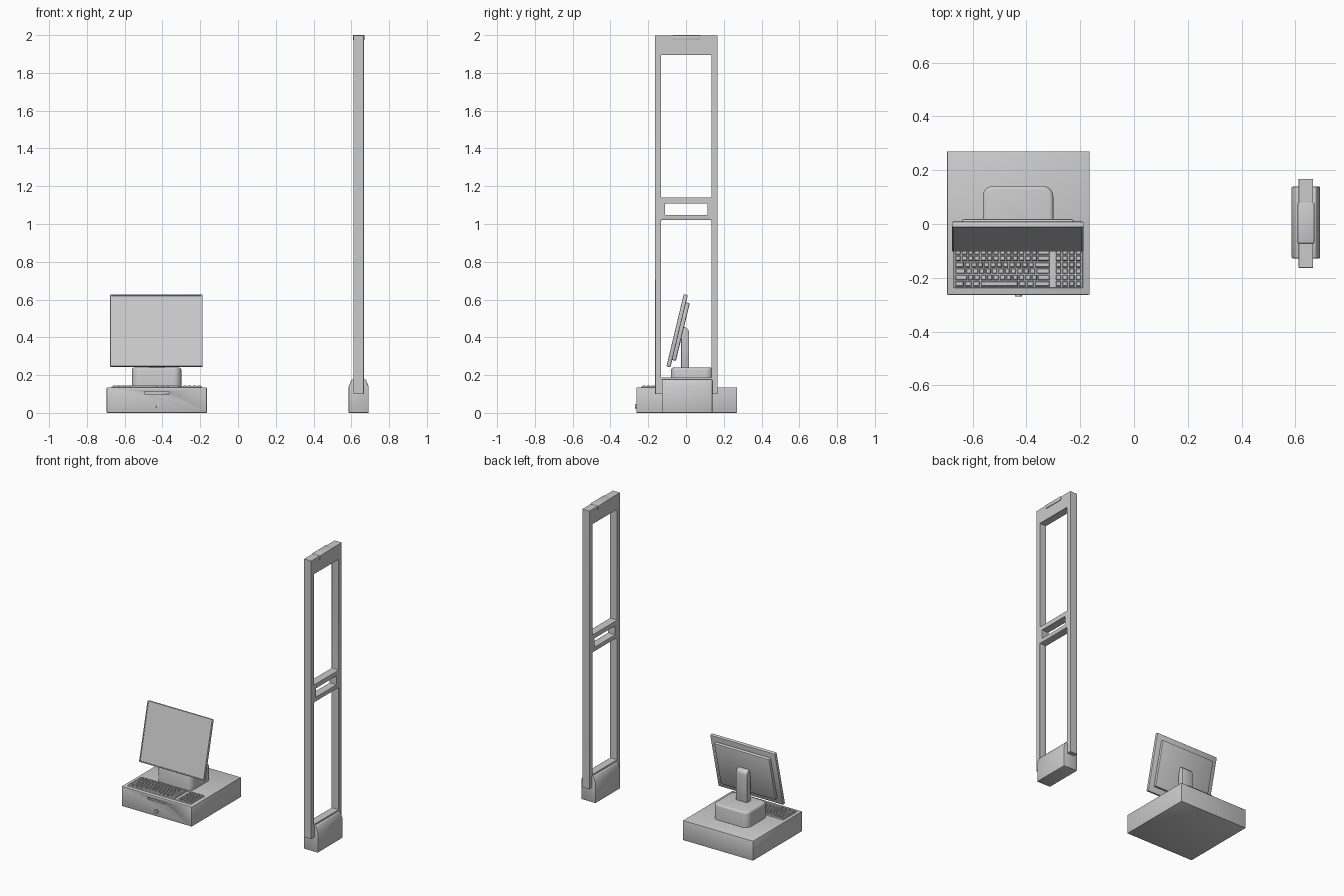
import bpy, bmesh
from math import radians, sin, cos, pi
from mathutils import Matrix, Vector

if "Cube" in bpy.data.objects:
    bpy.data.objects.remove(bpy.data.objects["Cube"])


def finish(name, bm, smooth=True):
    bmesh.ops.recalc_face_normals(bm, faces=bm.faces)
    me = bpy.data.meshes.new(name)
    bm.to_mesh(me)
    bm.free()
    ob = bpy.data.objects.new(name, me)
    bpy.context.collection.objects.link(ob)
    if smooth:
        activate(ob)
        bpy.ops.object.shade_smooth_by_angle(angle=radians(35))
    return ob


def activate(ob):
    bpy.ops.object.select_all(action='DESELECT')
    ob.select_set(True)
    bpy.context.view_layer.objects.active = ob


def add_box(bm, lo, hi):
    lo, hi = Vector(lo), Vector(hi)
    m = Matrix.Translation((lo + hi) / 2) @ Matrix.Diagonal((*(hi - lo), 1))
    return bmesh.ops.create_cube(bm, size=1, matrix=m)['verts']


def box(name, lo, hi, bevel=0.0, seg=2):
    bm = bmesh.new()
    add_box(bm, lo, hi)
    if bevel:
        bmesh.ops.bevel(bm, geom=bm.edges[:], offset=bevel, segments=seg,
                        profile=0.5, affect='EDGES')
    return finish(name, bm)


def extrude(name, pts, vec, bevel=0.0):
    bm = bmesh.new()
    f = bm.faces.new([bm.verts.new(p) for p in pts])
    r = bmesh.ops.extrude_face_region(bm, geom=[f], use_keep_orig=True)
    bmesh.ops.translate(bm, vec=vec,
                        verts=[v for v in r['geom'] if isinstance(v, bmesh.types.BMVert)])
    bmesh.ops.recalc_face_normals(bm, faces=bm.faces)
    if bevel:
        es = [e for e in bm.edges if e.calc_face_angle(0) > radians(30)]
        bmesh.ops.bevel(bm, geom=es, offset=bevel, segments=2, profile=0.5, affect='EDGES')
    return finish(name, bm)


def cut(ob, cutters):
    for c in cutters:
        c.hide_render = True
        activate(ob)
        m = ob.modifiers.new('cut', 'BOOLEAN')
        m.operation, m.solver, m.object = 'DIFFERENCE', 'EXACT', c
        bpy.ops.object.modifier_apply(modifier=m.name)
        bpy.data.objects.remove(c)


CX = -0.43

# Cash drawer with front slot and lock
drawer = box('cash_drawer', (-0.695, -0.263, 0), (-0.165, 0.27, 0.135), 0.004)
cut(drawer, [box('slot_cutter', (CX - 0.065, -0.3, 0.1), (CX + 0.065, -0.255, 0.112))])

bm = bmesh.new()
bmesh.ops.create_cone(bm, cap_ends=True, segments=24, radius1=0.013, radius2=0.013, depth=0.02,
                      matrix=Matrix.Translation((CX, -0.26, 0.035)) @ Matrix.Rotation(pi / 2, 4, 'X'))
lock = finish('drawer_lock', bm)
cut(lock, [box('keyhole_cutter', (CX - 0.002, -0.3, 0.028), (CX + 0.002, -0.266, 0.042))])

# Keyboard tray and keys
box('keyboard_tray', (-0.67, -0.238, 0.132), (-0.19, -0.09, 0.139), 0.002, 1)
bm = bmesh.new()
pitch, gap = 0.0236, 0.0035


def key(col, row, w=1):
    x0 = -0.664 + col * pitch
    y0 = -0.232 + row * pitch
    vs = add_box(bm, (x0, y0, 0.138), (x0 + w * pitch - gap, y0 + pitch - gap, 0.146))
    top = [v for v in vs if v.co.z > 0.14]
    mid = sum((v.co for v in top), Vector()) / 4
    for v in top:
        v.co.x -= 0.003 if v.co.x > mid.x else -0.003
        v.co.y -= 0.003 if v.co.y > mid.y else -0.003


for row in range(6):
    if row == 0:
        for col, w in ((0, 1.5), (1.5, 1.25), (2.75, 1.25), (4, 6), (10, 1.25),
                       (11.25, 1.25), (12.5, 2.5)):
            key(col, row, w)
    else:
        first = (0, 2, 1.75, 1.5, 1, 1)[row]
        n = 11 if row < 4 else 12
        key(0, row, first)
        for c in range(n):
            key(first + c, row)
        key(first + n, row, 15 - first - n)
    for c in range(4):
        key(15.8 + c * 1.05, row)
finish('keyboard_keys', bm, smooth=False)

# Stand foot with rounded corners
r, foot = 0.04, []
for cx, cy, a0 in ((-0.3, 0.142, 0), (-0.562, 0.142, 90), (-0.562, -0.08, 180), (-0.3, -0.08, 270)):
    sx, sy = (-1 if cx > CX else 1), (-1 if cy > 0 else 1)
    for i in range(7):
        a = radians(a0 + 15 * i)
        foot.append((cx + sx * r + r * cos(a), cy + sy * r + r * sin(a), 0.133))
bm = bmesh.new()
f = bm.faces.new([bm.verts.new(p) for p in foot])
top = bmesh.ops.extrude_face_region(bm, geom=[f], use_keep_orig=True)['geom']
for v in top:
    if isinstance(v, bmesh.types.BMVert):
        v.co.z = 0.24
rim = [e for e in bm.edges if all(v.co.z > 0.2 for v in e.verts)]
bmesh.ops.recalc_face_normals(bm, faces=bm.faces)
bmesh.ops.bevel(bm, geom=rim, offset=0.013, segments=3, profile=0.5, affect='EDGES')
finish('stand_foot', bm)

# Neck: upright bar that curls over into the screen back
arc = [(-0.016 + 0.032 * cos(radians(a)), 0.423 + 0.032 * sin(radians(a))) for a in range(0, 91, 15)]
prof = [(-0.026, 0.235), (0.016, 0.235)] + arc + [(-0.03, 0.455), (-0.03, 0.4), (-0.026, 0.39)]
extrude('stand_neck', [(CX - 0.042, y, z) for y, z in prof], (0.084, 0, 0), 0.004)

# Tilted screen: panel with recessed glass, and back cover
tilt = Matrix.Translation((-0.432, -0.047, 0.435)) @ Matrix.Rotation(radians(-13.5), 4, 'X')
panel = box('screen_panel', (-0.245, -0.011, -0.197), (0.245, 0.011, 0.197), 0.005)
bm = bmesh.new()
bm.from_mesh(panel.data)
front = min(bm.faces, key=lambda p: p.calc_center_median().y)
bmesh.ops.inset_region(bm, faces=[front], thickness=0.004)
bmesh.ops.inset_region(bm, faces=[front], thickness=0.001, depth=-0.003)
bm.to_mesh(panel.data)
bm.free()
activate(panel)
bpy.ops.object.shade_smooth_by_angle(angle=radians(35))
cover = box('screen_back_cover', (-0.208, 0.008, -0.157), (0.208, 0.031, 0.157), 0.007)
for ob in (panel, cover):
    ob.matrix_world = tilt

# Security gate frame with three openings
gate = box('gate_frame', (0.612, -0.163, 0.1), (0.666, 0.168, 1.998))
holes = ((-0.132, 0.135, 0.187, 1.02), (-0.11, 0.113, 1.048, 1.108), (-0.132, 0.135, 1.14, 1.895))
cut(gate, [box('opening_cutter', (0.5, y0, z0), (0.8, y1, z1)) for y0, y1, z0, z1 in holes])
activate(gate)
m = gate.modifiers.new('round', 'BEVEL')
m.width, m.segments, m.limit_method = 0.006, 2, 'ANGLE'
bpy.ops.object.modifier_apply(modifier=m.name)
bpy.ops.object.shade_smooth_by_angle(angle=radians(35))

# Gate top cap and sloped foot
box('gate_top_cap', (0.608, -0.072, 1.973), (0.67, 0.078, 2.0), 0.003)
half = [(0.053, 0.0), (0.053, 0.14), (0.037, 0.178)]
prof = half + [(-x, z) for x, z in reversed(half)]
extrude('gate_foot', [(0.639 + x, -0.128, z) for x, z in prof], (0, 0.267, 0), 0.004)
